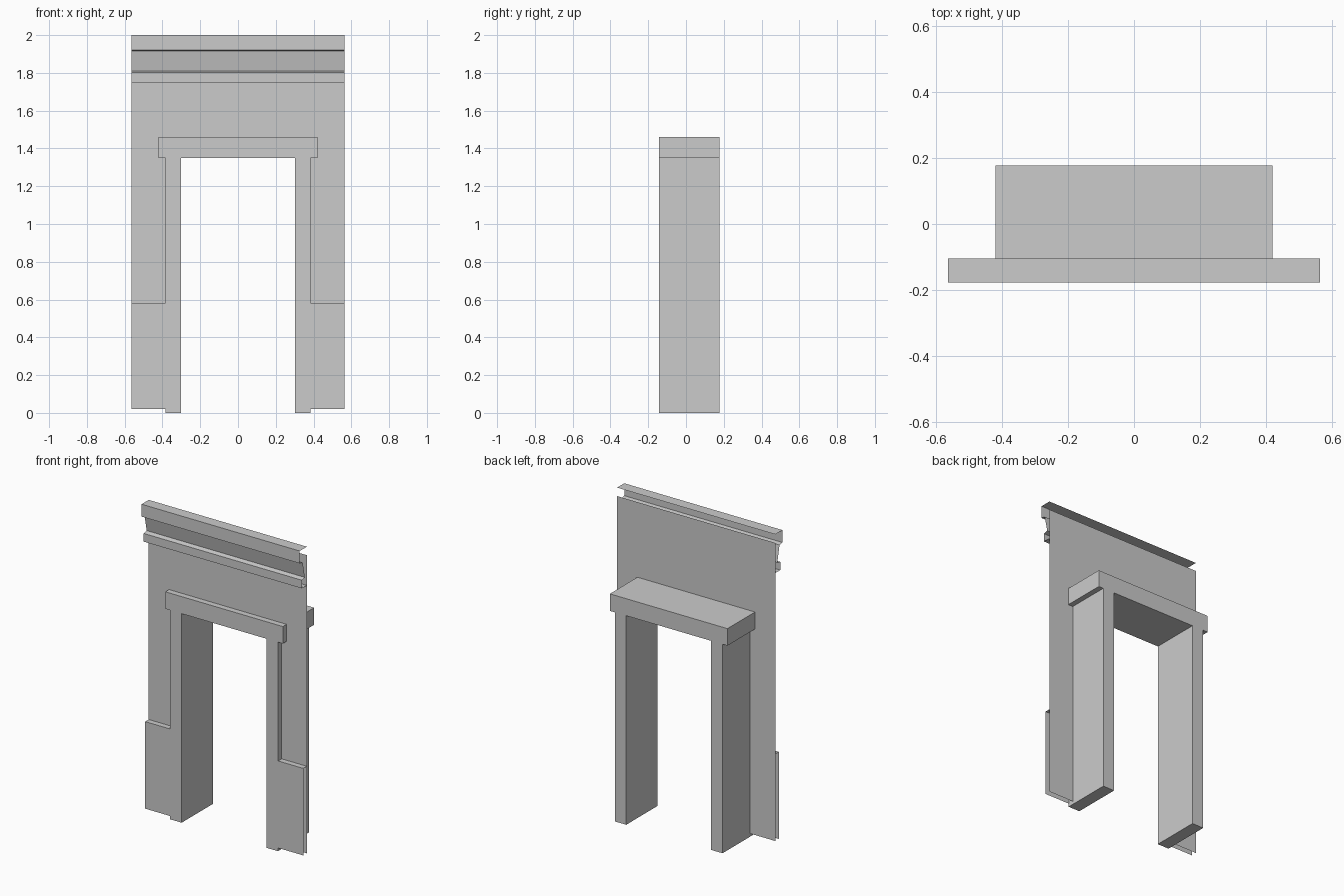
import bpy
import bmesh
from mathutils import Vector

cube = bpy.data.objects.get("Cube")
if cube:
    bpy.data.objects.remove(cube, do_unlink=True)

stone = bpy.data.materials.new("grey_stone")
stone.use_nodes = True
GREY = (0.6, 0.6, 0.6, 1)
stone.diffuse_color = GREY
stone.node_tree.nodes["Principled BSDF"].inputs["Base Color"].default_value = GREY

HALF = 0.565      # half width of the wall
WALL_Y = -0.104   # plane of the wall
FRAME_Y = -0.142  # front plane of the door frame
BACK_Y = 0.177
BASE_Z = 0.02


def finish(name, bm):
    mesh = bpy.data.meshes.new(name)
    bm.to_mesh(mesh)
    bm.free()
    mesh.materials.append(stone)
    obj = bpy.data.objects.new(name, mesh)
    bpy.context.collection.objects.link(obj)
    return obj


def mirrored(half):
    """Close a right-hand outline of (x, z) points with its mirror image."""
    return half + [(-x, z) for x, z in reversed(half)]


def plate(name, outline, y, depth=0):
    """Flat outline facing the front, optionally extruded backwards into a solid."""
    bm = bmesh.new()
    face = bm.faces.new([bm.verts.new((x, y, z)) for x, z in outline])
    if depth:
        ext = bmesh.ops.extrude_face_region(bm, geom=[face], use_keep_orig=True)
        moved = [g for g in ext["geom"] if isinstance(g, bmesh.types.BMVert)]
        bmesh.ops.translate(bm, verts=moved, vec=(0, depth, 0))
        bmesh.ops.recalc_face_normals(bm, faces=bm.faces)
    return finish(name, bm)


def moulding(name, profile, x0, x1):
    """Open-ended strip: a (y, z) profile, listed top to bottom, swept along x."""
    bm = bmesh.new()
    rows = [[bm.verts.new((x, y, z)) for x in (x0, x1)] for y, z in profile]
    for upper, lower in zip(rows, rows[1:]):
        bm.faces.new((lower[0], lower[1], upper[1], upper[0]))
    return finish(name, bm)


# Thin wall with the doorway left open
plate("wall", mirrored([(0.385, 1.35), (0.385, BASE_Z), (HALF, BASE_Z), (HALF, 1.945)]), WALL_Y)

# Deep door frame: two jambs and a wider lintel in one solid
plate("door_frame", mirrored([(0.303, 1.35), (0.303, 0), (0.385, 0), (0.385, 1.35),
                              (0.42, 1.35), (0.42, 1.46)]), FRAME_Y, BACK_Y - FRAME_Y)

# Low panels with a top ledge on each side of the door
panel = [(WALL_Y, 0.582), (FRAME_Y + 0.002, 0.582), (FRAME_Y + 0.002, BASE_Z)]
moulding("left_base_panel", panel, 0.385, HALF)
moulding("right_base_panel", panel, -HALF, -0.385)

# Cornice: top board, leaning frieze and lower band
moulding("cornice", [(WALL_Y, 2), (-BACK_Y, 2), (-BACK_Y, 1.92), (-0.147, 1.915),
                     (-0.125, 1.81), (-0.155, 1.803), (-0.155, 1.75), (WALL_Y, 1.75)],
         -HALF, HALF)
